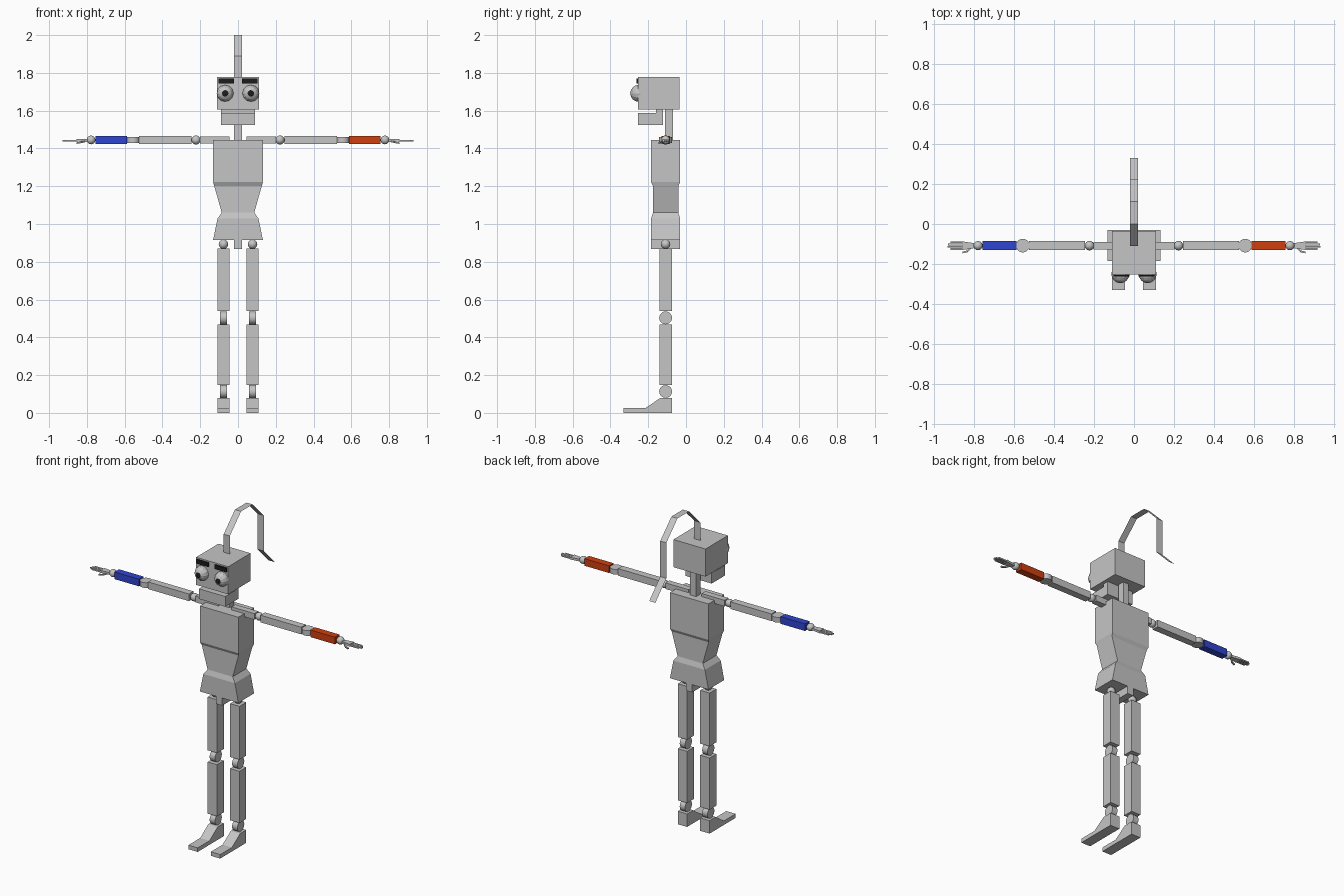
import bpy, bmesh, math
from mathutils import Matrix, Vector

if "Cube" in bpy.data.objects:
    bpy.data.objects.remove(bpy.data.objects["Cube"])


def material(name, rgb):
    m = bpy.data.materials.new(name)
    m.diffuse_color = (*rgb, 1)
    m.use_nodes = True
    m.node_tree.nodes["Principled BSDF"].inputs["Base Color"].default_value = m.diffuse_color
    return m


GREY = material("light grey", (0.56, 0.56, 0.56))
BLUE = material("blue", (0.03, 0.06, 0.62))
RED = material("orange red", (0.62, 0.05, 0.005))
BLACK = material("black", (0.012, 0.012, 0.012))


def finish(name, bm, mats, smooth=False):
    bmesh.ops.recalc_face_normals(bm, faces=bm.faces)
    me = bpy.data.meshes.new(name)
    bm.to_mesh(me)
    bm.free()
    for m in mats:
        me.materials.append(m)
    ob = bpy.data.objects.new(name, me)
    bpy.context.collection.objects.link(ob)
    if smooth:
        bpy.ops.object.select_all(action='DESELECT')
        ob.select_set(True)
        bpy.context.view_layer.objects.active = ob
        bpy.ops.object.shade_smooth_by_angle(angle=math.radians(40))
    return ob


def add_box(bm, x, y, z):
    size = Vector((abs(x[1] - x[0]), y[1] - y[0], z[1] - z[0]))
    mid = Vector((sum(x) / 2, sum(y) / 2, sum(z) / 2))
    bmesh.ops.create_cube(bm, size=1, matrix=Matrix.Translation(mid) @ Matrix.Diagonal((*size, 1)))


def box(name, x, y, z, mat=GREY):
    bm = bmesh.new()
    add_box(bm, x, y, z)
    return finish(name, bm, [mat])


def ball(name, loc, r):
    bm = bmesh.new()
    bmesh.ops.create_uvsphere(bm, u_segments=16, v_segments=10, radius=r, matrix=Matrix.Translation(loc))
    return finish(name, bm, [GREY], True)


def cylinder(name, loc, r, depth, axis):
    rot = Matrix.Rotation(math.pi / 2, 4, 'Y') if axis == 'X' else Matrix()
    bm = bmesh.new()
    bmesh.ops.create_cone(bm, cap_ends=True, segments=20, radius1=r, radius2=r, depth=depth,
                          matrix=Matrix.Translation(loc) @ rot)
    return finish(name, bm, [GREY], True)


def extrude_profile(name, yz, x0, x1):
    """Extrude a side (y, z) outline along x."""
    bm = bmesh.new()
    a = [bm.verts.new((x0, y, z)) for y, z in yz]
    b = [bm.verts.new((x1, y, z)) for y, z in yz]
    bm.faces.new(a)
    bm.faces.new(b)
    for i in range(len(yz)):
        j = (i + 1) % len(yz)
        bm.faces.new((a[i], a[j], b[j], b[i]))
    return finish(name, bm, [GREY])


def stack(name, rings):
    """Loft rectangles given as (z, half width, half depth)."""
    bm = bmesh.new()
    loops = [[bm.verts.new((sx * hx, CY + sy * hy, z)) for sx, sy in ((-1, -1), (1, -1), (1, 1), (-1, 1))]
             for z, hx, hy in rings]
    bm.faces.new(loops[0])
    bm.faces.new(loops[-1])
    for lo, hi in zip(loops, loops[1:]):
        for i in range(4):
            j = (i + 1) % 4
            bm.faces.new((lo[i], lo[j], hi[j], hi[i]))
    return finish(name, bm, [GREY])


CY = -0.108   # depth of the body axis
AZ = 1.445    # arm height

# Torso and hips
stack("torso", [(1.445, 0.132, 0.077), (1.222, 0.132, 0.077), (1.202, 0.126, 0.067), (1.06, 0.086, 0.067)])
stack("hips", [(1.06, 0.086, 0.067), (1.03, 0.108, 0.077), (0.915, 0.132, 0.077)])
box("crotch", (-0.021, 0.021), (CY - 0.077, CY + 0.077), (0.868, 0.93))

# Neck, head and jaw
box("neck", (-0.02, 0.02), (-0.111, -0.07), (1.43, 1.62))
box("head", (-0.11, 0.11), (-0.253, -0.034), (1.607, 1.778))
extrude_profile("jaw", [(-0.253, 1.525), (-0.122, 1.525), (-0.122, 1.61), (-0.16, 1.61),
                        (-0.16, 1.588), (-0.253, 1.588)], -0.09, 0.09)

# Bent ribbon on top of the head
path = [(-0.11, 1.77), (-0.11, 1.89), (0, 2.0), (0.113, 2.0), (0.222, 1.89), (0.222, 1.67), (0.33, 1.56)]
bm = bmesh.new()
rows = [(bm.verts.new((-0.021, y, z)), bm.verts.new((0.021, y, z))) for y, z in path]
for p, q in zip(rows, rows[1:]):
    bm.faces.new((p[0], p[1], q[1], q[0]))
finish("head_ribbon", bm, [GREY])

for s, side, arm_mat in ((1, "left", RED), (-1, "right", BLUE)):
    # Eye: faceted ball facing forward, with a dark pupil cap
    bm = bmesh.new()
    bmesh.ops.create_uvsphere(bm, u_segments=12, v_segments=8, radius=0.045,
                              matrix=Matrix.Translation((s * 0.068, -0.25, 1.692)) @ Matrix.Rotation(math.pi / 2, 4, 'X'))
    for f in bm.faces:
        f.material_index = int(f.calc_center_median().y < -0.25 - 0.041)
    finish(side + "_eye", bm, [GREY, BLACK])
    box(side + "_eyebrow", (s * 0.022, s * 0.102), (-0.262, -0.2535), (1.744, 1.77), BLACK)

    # Arm
    ya = (CY - 0.022, CY + 0.022)
    za = (AZ - 0.022, AZ + 0.022)
    box(side + "_collarbone", (s * 0.045, s * 0.202), (CY - 0.019, CY + 0.019), (AZ - 0.019, AZ + 0.019))
    ball(side + "_shoulder", (s * 0.222, CY, AZ), 0.024)
    box(side + "_upper_arm", (s * 0.245, s * 0.525), ya, za)
    cylinder(side + "_elbow", (s * 0.555, CY, AZ), 0.034, 0.032, 'Z')
    box(side + "_forearm", (s * 0.587, s * 0.755), ya, za, arm_mat)
    ball(side + "_wrist", (s * 0.778, CY, AZ), 0.023)

    # Hand: tapered palm, four fingers and a bent thumb
    bm = bmesh.new()
    add_box(bm, (s * 0.797, s * 0.855), (CY - 0.021, CY + 0.021), (1.435, 1.449))
    for v in bm.verts:
        if abs(v.co.x) < 0.8:
            v.co.y = CY + (v.co.y - CY) * 0.6
    for i, tip in enumerate((0.915, 0.93, 0.927, 0.915)):
        y = CY - 0.0165 + i * 0.011
        add_box(bm, (s * 0.85, s * tip), (y - 0.004, y + 0.004), (1.437, 1.445))
    thumb = [(0.81, -0.115, 1.438), (0.832, -0.137, 1.432), (0.855, -0.142, 1.428)]
    for a, b in zip(thumb, thumb[1:]):
        a, b = Vector((s * a[0], *a[1:])), Vector((s * b[0], *b[1:]))
        d = b - a
        bmesh.ops.create_cube(bm, size=1, matrix=Matrix.Translation((a + b) / 2)
                              @ d.to_track_quat('X', 'Z').to_matrix().to_4x4()
                              @ Matrix.Diagonal((d.length, 0.009, 0.008, 1)))
    finish(side + "_hand", bm, [GREY])

    # Leg
    lx = s * 0.077
    xl = (lx - 0.032, lx + 0.032)
    yl = (CY - 0.033, CY + 0.033)
    ball(side + "_hip_joint", (lx, CY, 0.893), 0.025)
    box(side + "_thigh", xl, yl, (0.54, 0.87))
    cylinder(side + "_knee", (lx, CY, 0.503), 0.034, 0.036, 'X')
    box(side + "_shin", xl, yl, (0.148, 0.468))
    cylinder(side + "_ankle", (lx, CY, 0.113), 0.034, 0.036, 'X')
    extrude_profile(side + "_foot", [(-0.33, 0), (-0.33, 0.025), (-0.215, 0.025), (-0.135, 0.08),
                                     (-0.075, 0.08), (-0.075, 0)], *xl)
